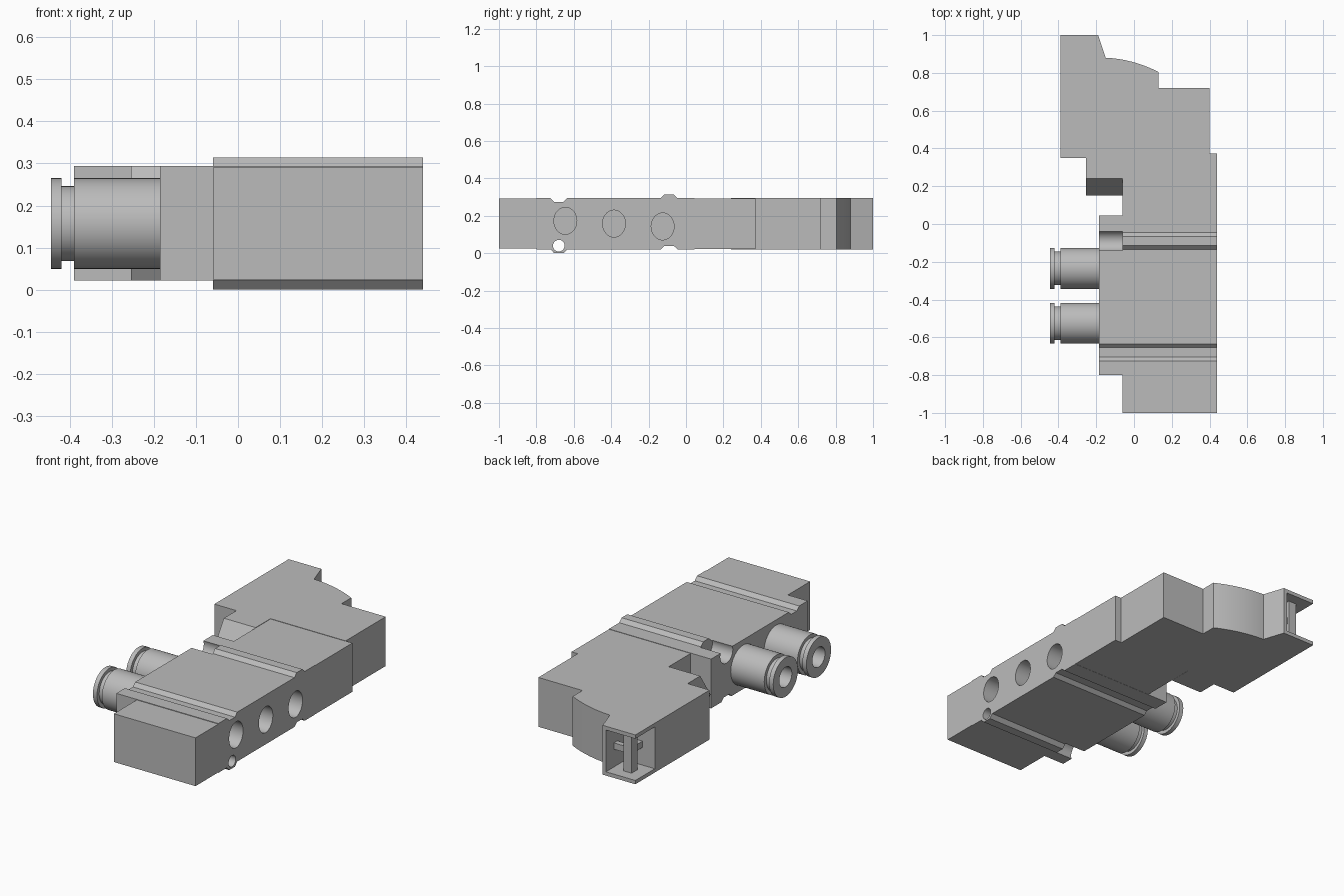
import bpy, bmesh, math
from mathutils import Matrix, Vector

cube = bpy.data.objects.get("Cube")
if cube:
    bpy.data.objects.remove(cube, do_unlink=True)

grey = bpy.data.materials.new("light_grey")
grey.use_nodes = True
GREY = (0.5, 0.5, 0.5, 1)
grey.diffuse_color = GREY
grey.node_tree.nodes["Principled BSDF"].inputs["Base Color"].default_value = GREY


def finish(name, bm):
    bmesh.ops.recalc_face_normals(bm, faces=bm.faces)
    mesh = bpy.data.meshes.new(name)
    bm.to_mesh(mesh)
    bm.free()
    mesh.materials.append(grey)
    obj = bpy.data.objects.new(name, mesh)
    bpy.context.collection.objects.link(obj)
    return obj


def prism(name, points, lo, hi, axis):
    """Extrude a 2D outline: (y, z) along x, or (x, y) along z."""
    bm = bmesh.new()
    place = (lambda p: (lo, *p)) if axis == "x" else (lambda p: (*p, lo))
    face = bm.faces.new([bm.verts.new(place(p)) for p in points])
    moved = bmesh.ops.extrude_face_region(bm, geom=[face])["geom"]
    step = Vector((hi - lo, 0, 0) if axis == "x" else (0, 0, hi - lo))
    bmesh.ops.translate(bm, vec=step, verts=[v for v in moved if isinstance(v, bmesh.types.BMVert)])
    return finish(name, bm)


def box(name, x, y, z):
    return prism(name, [(x[0], y[0]), (x[1], y[0]), (x[1], y[1]), (x[0], y[1])], *z, "z")


def rod(name, x, y, z, ry, rz):
    """Elliptical cylinder lying along x."""
    bm = bmesh.new()
    bmesh.ops.create_cone(bm, cap_ends=True, segments=48, radius1=1, radius2=1, depth=1)
    bm.transform(Matrix.Translation(((x[0] + x[1]) / 2, y, z))
                 @ Matrix.Diagonal((x[1] - x[0], ry, rz, 1))
                 @ Matrix.Rotation(math.pi / 2, 4, "Y"))
    return finish(name, bm)


def cut(obj, cutter):
    mod = obj.modifiers.new("cut", "BOOLEAN")
    mod.operation = "DIFFERENCE"
    mod.solver = "EXACT"
    mod.object = cutter
    bpy.context.view_layer.objects.active = obj
    bpy.ops.object.modifier_apply(modifier=mod.name)
    bpy.data.objects.remove(cutter, do_unlink=True)


def smooth(obj):
    bpy.ops.object.select_all(action="DESELECT")
    obj.select_set(True)
    bpy.context.view_layer.objects.active = obj
    bpy.ops.object.shade_smooth_by_angle(angle=math.radians(30))


BOTTOM, TOP = 0.021, 0.294
STEP, LEFT = -0.06, 0.44           # inner step and left side of the valve
FRONT_RIB, REAR_RIB = -0.68, -0.09
RIB_HOLE = 0.275


def bump(y, z, dz):
    """Trapezoid rib (dz away from the body) or groove across the body."""
    return [(y - 0.045, z), (y - 0.025, z + dz), (y + 0.025, z + dz), (y + 0.045, z)]


def body_outline(ribs):
    lower = [(-0.8, BOTTOM)] + (bump(FRONT_RIB, BOTTOM, -0.021) if ribs else [])
    lower += bump(REAR_RIB, BOTTOM, 0.018) + [(0.045, BOTTOM)]
    upper = [(-0.8, TOP)] + bump(FRONT_RIB, TOP, -0.02)
    upper += (bump(REAR_RIB, TOP, 0.02) if ribs else []) + [(0.045, TOP)]
    return lower + upper[::-1]


# Valve body with ribs, mounting holes and three side ports
body = prism("valve_body", body_outline(True), STEP, LEFT, "x")
manifold = prism("port_manifold", body_outline(False), -0.185, STEP, "x")
for y, z in ((FRONT_RIB, 0.315 - RIB_HOLE), (REAR_RIB, RIB_HOLE)):
    cut(body, rod("hole_cutter", (-0.1, 0.5), y, z, 0.031, 0.031))
    cut(manifold, rod("groove_cutter", (-0.25, STEP + 0.01), y, z, 0.055, 0.055))
for y, z in ((-0.645, 0.173), (-0.385, 0.158), (-0.125, 0.143)):
    cut(body, rod("port_cutter", (0.2, 0.5), y, z, 0.061, 0.072))
smooth(body)
smooth(manifold)

# End cap and rear spacer
box("front_cap", (STEP, LEFT), (-1, -0.8), (0.024, 0.291))
box("rear_spacer", (STEP, LEFT), (0.045, 0.372), (0.022, 0.292))

# Wedge beside the spacer
middle = (BOTTOM + TOP) / 2
prism("side_wedge", [(0.36, BOTTOM), (0.24, BOTTOM), (0.15, middle), (0.24, TOP), (0.36, TOP)],
      -0.255, STEP, "x")

# Solenoid housing with a curved shoulder
arc = []
for i in range(13):
    t = i / 12
    arc.append((-0.15 + 0.28 * t, 0.88 - 0.075 * t + 0.064 * t * (1 - t)))
housing = prism("solenoid_housing",
                [(-0.39, 0.35), (-0.39, 1), (-0.19, 1)] + arc
                + [(0.13, 0.72), (0.4, 0.72), (0.4, 0.37), (STEP, 0.37), (STEP, 0.35)],
                BOTTOM, TOP, "z")
cut(housing, box("socket_cutter", (-0.5, -0.21), (0.83, 1.1), (0.042, 0.273)))
smooth(housing)

# Socket post and cross arms
box("socket_post", (-0.325, -0.275), (0.89, 0.94), (0.04, 0.275))
box("socket_arm_side", (-0.3, -0.205), (0.9, 0.93), (0.14, 0.175))
box("socket_arm_inner", (-0.315, -0.285), (0.825, 0.915), (0.14, 0.175))

# Push-in tube fittings: revolved profile of (x, radius)
PROFILE = [(-0.17, 0), (-0.17, 0.108), (-0.39, 0.108), (-0.39, 0.089), (-0.42, 0.089),
           (-0.42, 0.108), (-0.445, 0.108), (-0.445, 0.055), (-0.25, 0.055), (-0.25, 0)]
for name, y in (("front_fitting", -0.525), ("rear_fitting", -0.235)):
    bm = bmesh.new()
    verts = [bm.verts.new((x, y, 0.157 + r)) for x, r in PROFILE]
    edges = [bm.edges.new(pair) for pair in zip(verts, verts[1:])]
    bmesh.ops.spin(bm, geom=verts + edges, cent=(0, y, 0.157), axis=(1, 0, 0),
                   angle=2 * math.pi, steps=48)
    bmesh.ops.remove_doubles(bm, verts=bm.verts, dist=0.0005)
    smooth(finish(name, bm))
